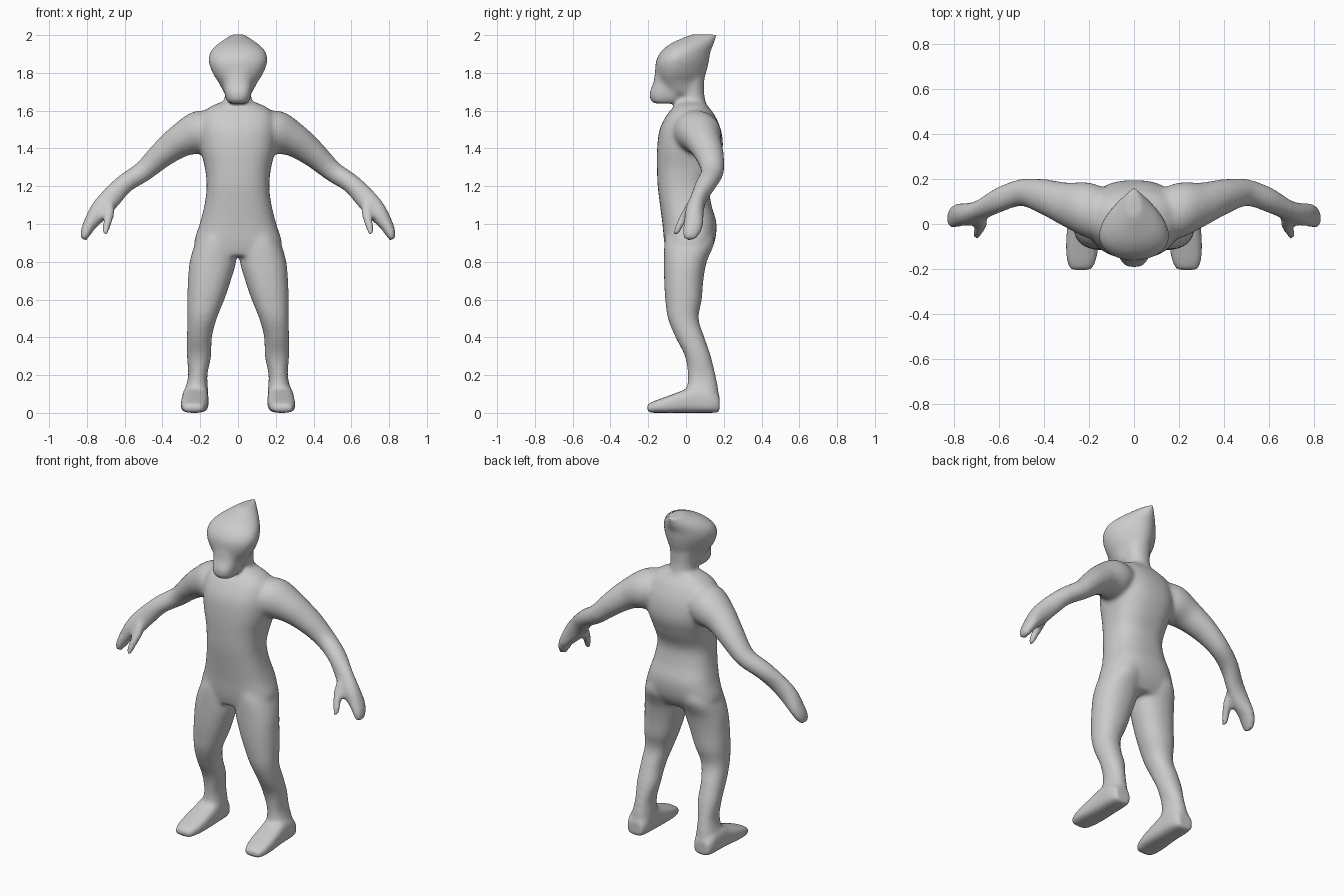
import bpy
import bmesh
from math import cos, sin, pi, copysign
from mathutils import Vector

if "Cube" in bpy.data.objects:
    bpy.data.objects.remove(bpy.data.objects["Cube"])

X, Y, Z = Vector((1, 0, 0)), Vector((0, 1, 0)), Vector((0, 0, 1))
SIDES, STEPS = 32, 6
bm = bmesh.new()


def spline(rows):
    """Smooth interpolation through the rows of numbers."""
    out = []
    for i in range(len(rows) - 1):
        p0, p1, p2 = rows[max(i - 1, 0)], rows[i], rows[i + 1]
        p3 = rows[min(i + 2, len(rows) - 1)]
        for s in range(STEPS):
            t = s / STEPS
            out.append([b + 0.5 * t * (c - a + t * (2 * a - 5 * b + 4 * c - d
                        + t * (3 * (b - c) + d - a)))
                        for a, b, c, d in zip(p0, p1, p2, p3)])
    return out + [list(rows[-1])]


def loft(rows, u=None, v=None, power=2.0, taper=0.0, side=1):
    """Closed tube; rows are x, y, z, radius along u, radius along v.
    Without u and v the rings follow the path, with v along y."""
    rows = spline(rows)
    centres = [Vector(r[:3]) for r in rows]
    rings = []
    for i, r in enumerate(rows):
        a, b = u, v
        if u is None:
            along = centres[min(i + 1, len(rows) - 1)] - centres[max(i - 1, 0)]
            a, b = along.cross(Y).normalized(), Y
        ring = []
        for k in range(SIDES):
            c, s = cos(2 * pi * k / SIDES), sin(2 * pi * k / SIDES)
            c = copysign(abs(c) ** (2 / power), c)
            s = copysign(abs(s) ** (2 / power), s)
            p = centres[i] + a * (r[3] * c * (1 - taper * s)) + b * (r[4] * s)
            ring.append(bm.verts.new((p.x * side, p.y, p.z)))
        rings.append(ring)
    for r1, r2 in zip(rings, rings[1:]):
        for k in range(SIDES):
            j = (k + 1) % SIDES
            bm.faces.new((r1[k], r1[j], r2[j], r2[k]))
    bm.faces.new(rings[0][::-1])
    bm.faces.new(rings[-1])


def upright(spans, **kw):
    """Vertical loft from height, half width, front y and back y."""
    loft([(0, (f + b) / 2, z, w, (b - f) / 2) for z, w, f, b in spans], X, Y, **kw)


# torso
upright([(.83, .20, -.10, .11), (.9, .232, -.115, .15), (1.0, .203, -.125, .162),
         (1.1, .178, -.138, .135), (1.2, .166, -.15, .125), (1.3, .176, -.154, .165),
         (1.4, .20, -.153, .195), (1.5, .205, -.14, .185), (1.58, .19, -.10, .15),
         (1.625, .14, -.06, .115), (1.65, .07, -.03, .10)], power=2.5)

# neck
upright([(1.55, .10, -.05, .12), (1.64, .075, -.035, .105), (1.7, .07, -.04, .097),
         (1.8, .08, -.05, .10)])

# skull with its swept-back crest
upright([(1.69, .07, -.10, .085), (1.75, .10, -.145, .09), (1.8, .13, -.16, .108),
         (1.86, .15, -.16, .122), (1.91, .142, -.135, .13), (1.95, .108, -.09, .147),
         (1.98, .066, -.03, .158), (2.004, .03, .03, .168)], taper=.3)

# muzzle
upright([(1.638, .05, -.172, -.04), (1.66, .064, -.19, -.02), (1.7, .073, -.192, 0),
         (1.75, .078, -.172, 0), (1.82, .08, -.163, 0)], power=2.6)

for side in (1, -1):
    # leg
    legs = [(.98, .03, .17, -.10, .14), (.9, .015, .225, -.115, .15),
            (.8, .01, .256, -.117, .11), (.7, .038, .265, -.116, .092),
            (.6, .072, .269, -.11, .084), (.5, .112, .268, -.096, .067),
            (.4, .138, .271, -.056, .098), (.3, .142, .271, -.006, .132),
            (.2, .162, .264, .01, .157), (.12, .158, .28, .005, .172),
            (.03, .158, .288, 0, .178)]
    loft([((i + o) / 2, (f + b) / 2, z, (o - i) / 2, (b - f) / 2)
          for z, i, o, f, b in legs], X, Y, power=2.2, side=side)

    # foot
    feet = [(.178, .05, .09), (.13, .066, .13), (.04, .07, .14), (-.02, .072, .118),
            (-.1, .073, .088), (-.17, .064, .062), (-.207, .045, .045)]
    loft([(.226 + max(-y, 0) * .05, y, h / 2, w, h / 2) for y, w, h in feet],
         X, Z, power=3.2, side=side)

    # arm, palm and fingers
    loft([(.10, .04, 1.50, .09, .11), (.2, .06, 1.485, .115, .125),
          (.3, .085, 1.443, .09, .10), (.4, .12, 1.37, .071, .08),
          (.5, .14, 1.28, .056, .061), (.6, .108, 1.213, .052, .058),
          (.68, .065, 1.13, .058, .046), (.735, .045, 1.065, .054, .05),
          (.783, .04, 1.0, .038, .053), (.808, .028, .95, .028, .048),
          (.818, .02, .915, .016, .028)], side=side)

    # thumb
    loft([(.69, .045, 1.12, .035, .035), (.682, .005, 1.06, .03, .03),
          (.693, -.03, 1.0, .024, .024), (.704, -.055, .945, .015, .018)], side=side)

bmesh.ops.recalc_face_normals(bm, faces=bm.faces)
mesh = bpy.data.meshes.new("body")
bm.to_mesh(mesh)
bm.free()
body = bpy.data.objects.new("body", mesh)
bpy.context.collection.objects.link(body)

# single plain grey
grey = bpy.data.materials.new("plain grey")
grey.use_nodes = True
grey.diffuse_color = (.6, .6, .6, 1)
grey.node_tree.nodes["Principled BSDF"].inputs["Base Color"].default_value = (.6, .6, .6, 1)
mesh.materials.append(grey)

# fuse the parts into one soft skin
fuse = body.modifiers.new("fuse", "REMESH")
fuse.mode = "VOXEL"
fuse.voxel_size = .011
fuse.use_smooth_shade = True
soften = body.modifiers.new("soften", "SMOOTH")
soften.factor = .5
soften.iterations = 14
